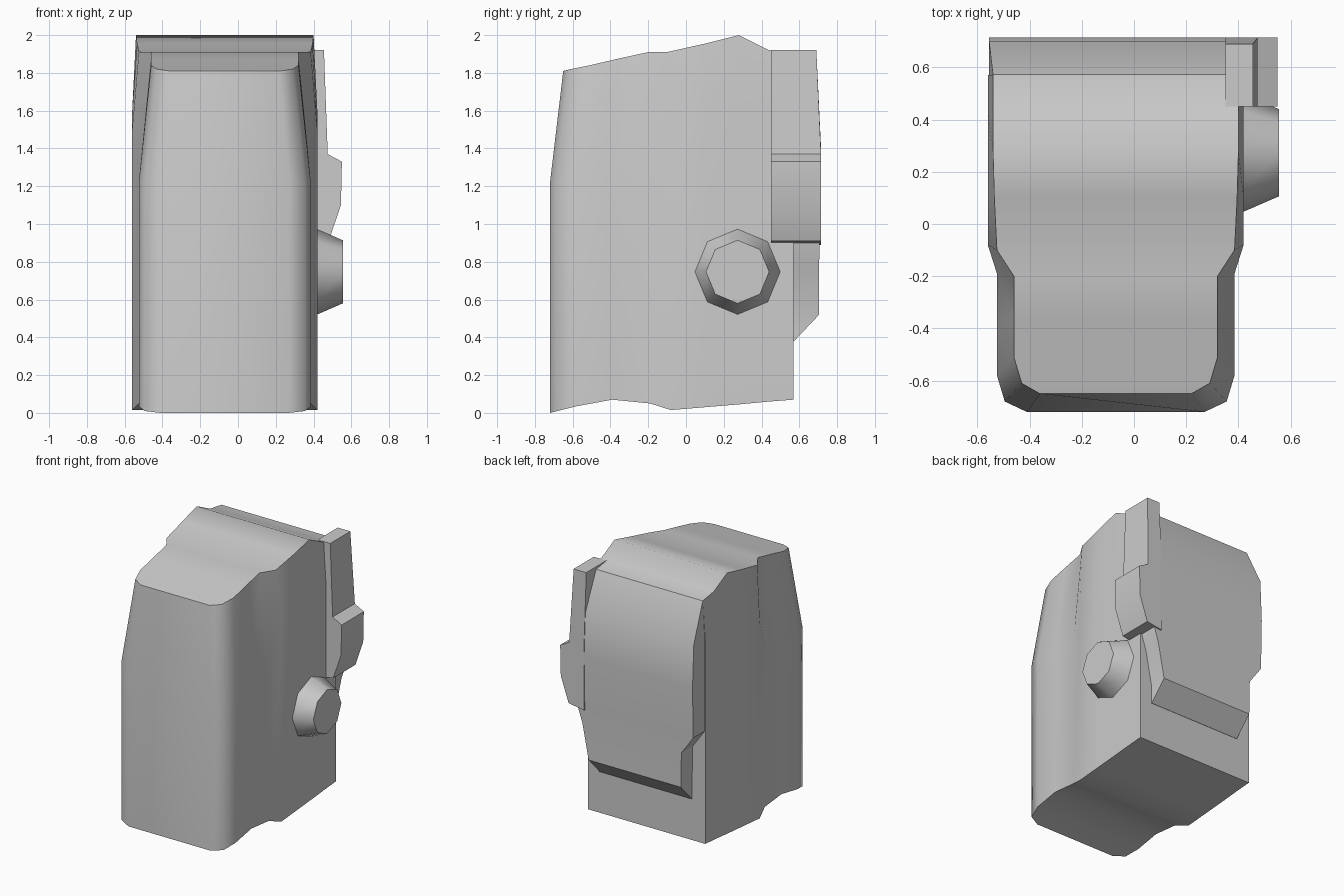
import bpy, bmesh
from math import radians, pi
from mathutils import Matrix

if "Cube" in bpy.data.objects:
    bpy.data.objects.remove(bpy.data.objects["Cube"])

CX = -0.07  # middle of the main body


def finish(bm, name, angle):
    bmesh.ops.recalc_face_normals(bm, faces=bm.faces)
    me = bpy.data.meshes.new(name)
    bm.to_mesh(me)
    bm.free()
    ob = bpy.data.objects.new(name, me)
    bpy.context.collection.objects.link(ob)
    bpy.ops.object.select_all(action='DESELECT')
    ob.select_set(True)
    bpy.context.view_layer.objects.active = ob
    bpy.ops.object.shade_smooth_by_angle(angle=radians(angle))
    return ob


def loft(name, sections, angle=30):
    """Bridge equal-length closed sections and cap both ends."""
    bm = bmesh.new()
    rings = [[bm.verts.new(p) for p in s] for s in sections]
    for a, b in zip(rings, rings[1:]):
        n = len(a)
        for i in range(n):
            j = (i + 1) % n
            bm.faces.new((a[i], a[j], b[j], b[i]))
    bm.faces.new(rings[0])
    bm.faces.new(rings[-1])
    return finish(bm, name, angle)


# Main body: stations front to back
# (y, half width, bottom z, shoulder z, top y, top half width, top z)
stations = [
    (-.72, .34, .00, 1.22, -.65, .29, 1.81),
    (-.68, .425, .01, 1.22, -.61, .36, 1.82),
    (-.58, .455, .035, 1.22, -.51, .39, 1.84),
    (-.39, .455, .07, 1.22, -.36, .39, 1.875),
    (-.19, .455, .05, 1.22, -.20, .39, 1.91),
    (-.08, .49, .015, 1.50, -.10, .455, 1.91),
    (.10, .49, .03, 1.60, .10, .465, 1.955),
    (.28, .49, .045, 1.60, .28, .47, 2.00),
    (.44, .49, .06, 1.60, .44, .47, 1.92),
    (.57, .49, .07, 1.60, .57, .47, 1.90),
]
body = []
for y, w, zb, zm, yt, wt, zt in stations:
    half = [(w, y, zb), (w, y, zm), (wt, yt, zt)]
    body.append([(CX + x, a, z) for x, a, z in half] +
                [(CX - x, a, z) for x, a, z in reversed(half)])
loft("main_body", body, 50)

# Back shell: rows top to bottom (z, left x, right x, back y)
rows = [
    (1.90, -.54, .40, .572),
    (1.62, -.555, .415, .70),
    (1.30, -.555, .415, .715),
    (.92, -.555, .415, .707),
    (.78, -.455, .37, .705),
    (.52, -.45, .32, .705),
    (.38, -.45, .32, .572),
]
loft("back_shell", [[(l, .5, z), (r, .5, z), (r, y, z), (l, y, z)]
                    for z, l, r, y in rows], 30)

# Side rail: front-view outline carried from front to back
rail = [(.35, 1.92), (.455, 1.92), (.475, 1.37), (.55, 1.33),
        (.545, 1.10), (.48, .91), (.35, .89), (.35, 1.40)]
loft("side_rail", [[(x, .45, z) for x, z in rail],
                   [(x, .69 + .025 * min(1, (1.92 - z) / .3), z) for x, z in rail]])

# Round knob on the right side
bm = bmesh.new()
bmesh.ops.create_cone(bm, cap_ends=True, segments=8, radius1=.23, radius2=.167,
                      depth=.145,
                      matrix=Matrix.Translation((.4825, .273, .747)) @ Matrix.Rotation(pi / 2, 4, 'Y'))
finish(bm, "side_knob", 50)
